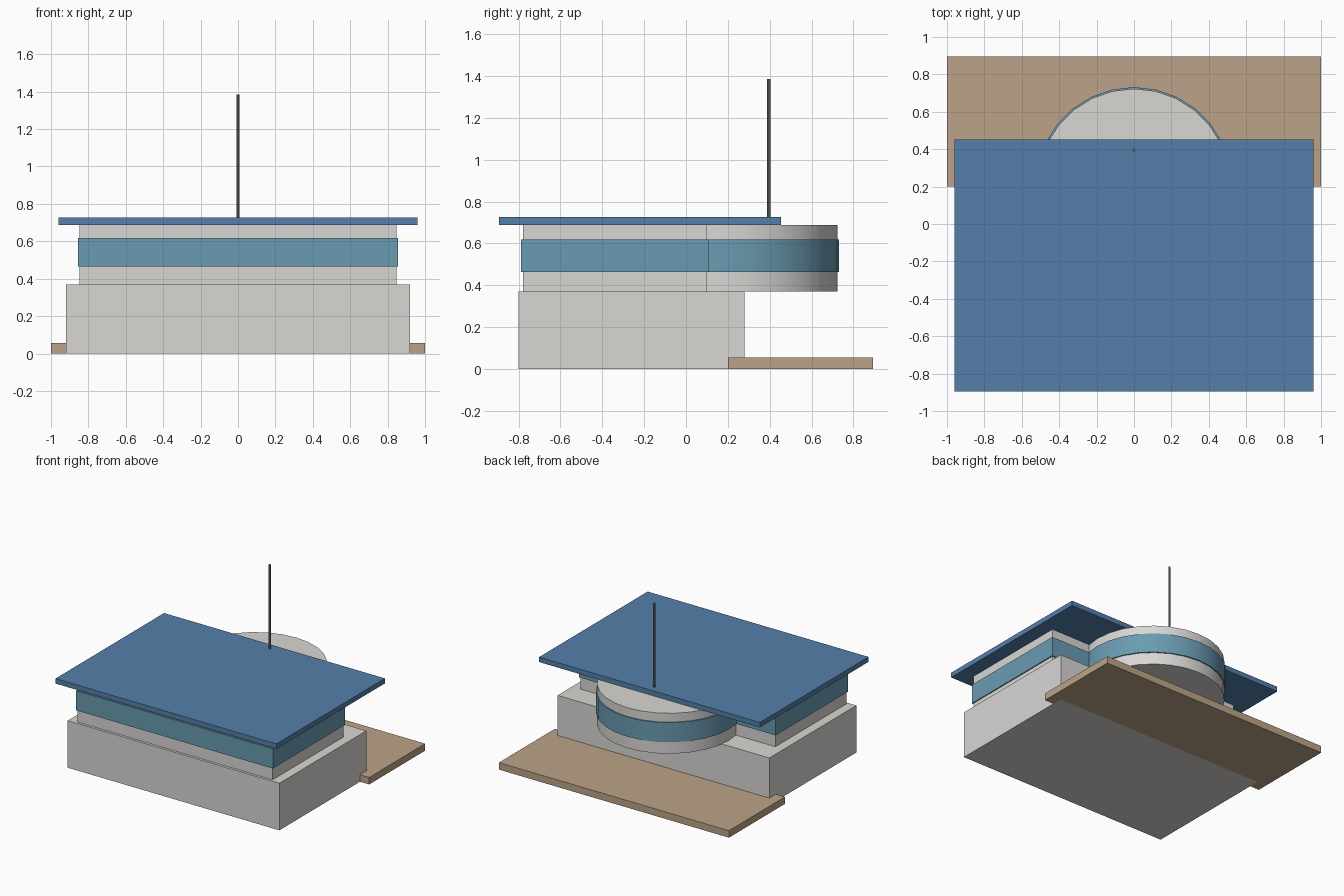
import bpy
import math

cube = bpy.data.objects.get("Cube")
if cube:
    bpy.data.objects.remove(cube, do_unlink=True)


def make_material(name, r, g, b):
    """Flat material from 0-255 sRGB values."""
    colour = [((c / 255 + 0.055) / 1.055) ** 2.4 for c in (r, g, b)] + [1.0]
    mat = bpy.data.materials.new(name)
    mat.use_nodes = True
    mat.diffuse_color = colour
    mat.node_tree.nodes["Principled BSDF"].inputs["Base Color"].default_value = colour
    return mat


white = make_material("off white wall", 217, 215, 212)
glass = make_material("teal glass", 106, 155, 177)
blue = make_material("blue roof", 84, 127, 170)
timber = make_material("tan deck", 188, 164, 136)
metal = make_material("grey metal", 125, 128, 130)


def box(name, half_x, y0, y1, z0, z1, mat):
    """Box centred on x, spanning the given y and z ranges."""
    bpy.ops.mesh.primitive_cube_add(size=1)
    obj = bpy.context.object
    obj.name = name
    for v in obj.data.vertices:
        x, y, z = v.co
        v.co = (2 * half_x * x, y0 + (y + 0.5) * (y1 - y0), z0 + (z + 0.5) * (z1 - z0))
    obj.data.materials.append(mat)
    return obj


def drum(name, radius, y, z0, z1, mat, sides):
    """Upright cylinder with smooth sides and sharp rims."""
    bpy.ops.mesh.primitive_cylinder_add(
        vertices=sides, radius=radius, depth=z1 - z0, location=(0, y, (z0 + z1) / 2))
    obj = bpy.context.object
    obj.name = name
    obj.data.materials.append(mat)
    bpy.ops.object.shade_smooth_by_angle(angle=math.radians(40))
    return obj


# Heights shared by the upper storey parts
FLOOR, SILL, HEAD, EAVES, ROOF = 0.37, 0.464, 0.618, 0.687, 0.726
BAY_Y = 0.208

# Lower storey and rear deck
box("lower_storey", 0.92, -0.80, 0.28, 0, FLOOR, white)
box("rear_deck", 1.0, 0.20, 0.895, 0, 0.055, timber)

# Upper storey with its window band
box("upper_storey", 0.847, -0.78, 0.10, FLOOR, EAVES, white)
box("upper_window_band", 0.855, -0.789, 0.108, SILL, HEAD, glass)

# Rounded rear bay with its window band
drum("round_bay", 0.515, BAY_Y, FLOOR, EAVES, white, 28)
drum("round_window_band", 0.524, BAY_Y, SILL, HEAD, glass, 28)

# Flat roof and mast
box("flat_roof", 0.96, -0.895, 0.453, EAVES, ROOF, blue)
drum("mast", 0.008, 0.395, ROOF, 1.386, metal, 8)
